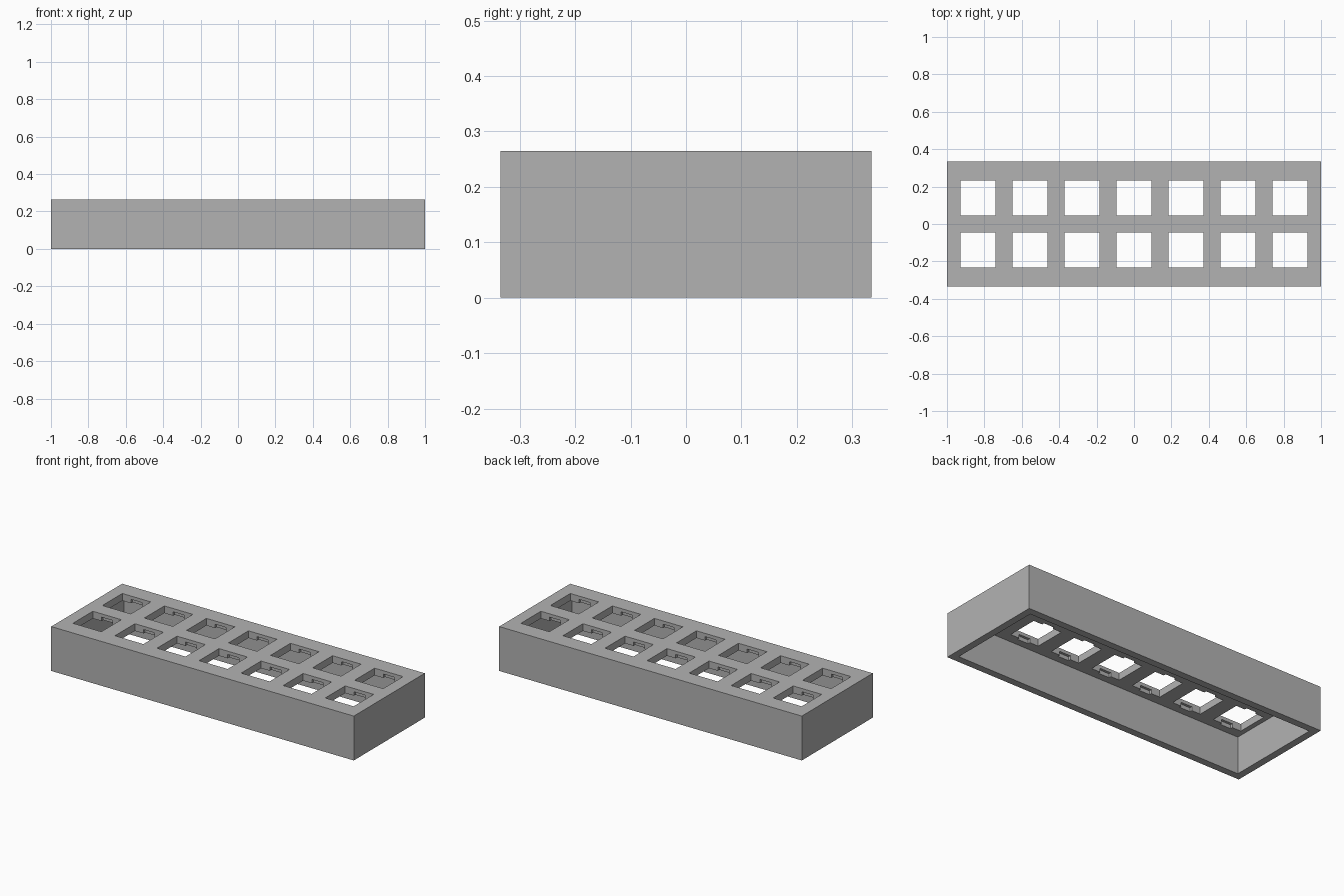
import bpy
import bmesh
from mathutils import Matrix, Vector

if "Cube" in bpy.data.objects:
    bpy.data.objects.remove(bpy.data.objects["Cube"])

# Overall sizes
LENGTH, DEPTH, HEIGHT = 2.0, 0.67, 0.265
WALL = 0.043
PLATE = 0.043
PITCH = 0.278
HOLE = 0.188
CLIP_W, CLIP_D, CLIP_H = 0.073, 0.015, 0.023
UNDERSIDE = HEIGHT - PLATE
COLS = [(i - 3) * PITCH for i in range(7)]
ROWS = [-PITCH / 2, PITCH / 2]


def boxes(name, specs):
    """One object made of boxes given as (centre, size)."""
    bm = bmesh.new()
    for centre, size in specs:
        m = Matrix.Translation(centre) @ Matrix.Diagonal(Vector(size)).to_4x4()
        bmesh.ops.create_cube(bm, size=1.0, matrix=m)
    mesh = bpy.data.meshes.new(name)
    bm.to_mesh(mesh)
    bm.free()
    obj = bpy.data.objects.new(name, mesh)
    bpy.context.collection.objects.link(obj)
    return obj


def cut(target, cutter):
    """Subtract the cutter and discard it."""
    mod = target.modifiers.new(cutter.name, 'BOOLEAN')
    mod.operation = 'DIFFERENCE'
    mod.solver = 'EXACT'
    mod.object = cutter
    cutter.hide_render = True
    bpy.context.view_layer.objects.active = target
    bpy.ops.object.modifier_apply(modifier=mod.name)
    bpy.data.objects.remove(cutter)


# Outer block
case = boxes("switch_case", [((0, 0, HEIGHT / 2), (LENGTH, DEPTH, HEIGHT))])

# Hollow, open at the bottom
cut(case, boxes("cavity_cutter", [
    ((0, 0, UNDERSIDE - 0.25), (LENGTH - 2 * WALL, DEPTH - 2 * WALL, 0.5))]))

# Two rows of square switch holes through the top plate
cut(case, boxes("hole_cutter", [
    ((x, y, HEIGHT - PLATE / 2), (HOLE, HOLE, 3 * PLATE))
    for x in COLS for y in ROWS]))

# Clip recesses under the front and back lip of each hole
cut(case, boxes("clip_cutter", [
    ((x, y, UNDERSIDE + CLIP_H - 0.05), (CLIP_W, HOLE + 2 * CLIP_D, 0.1))
    for x in COLS for y in ROWS]))

# Single grey plastic
grey = bpy.data.materials.new("grey_plastic")
grey.diffuse_color = (0.45, 0.45, 0.45, 1)
grey.use_nodes = True
grey.node_tree.nodes["Principled BSDF"].inputs["Base Color"].default_value = grey.diffuse_color
case.data.materials.clear()
case.data.materials.append(grey)
for poly in case.data.polygons:
    poly.material_index = 0
    poly.use_smooth = False
